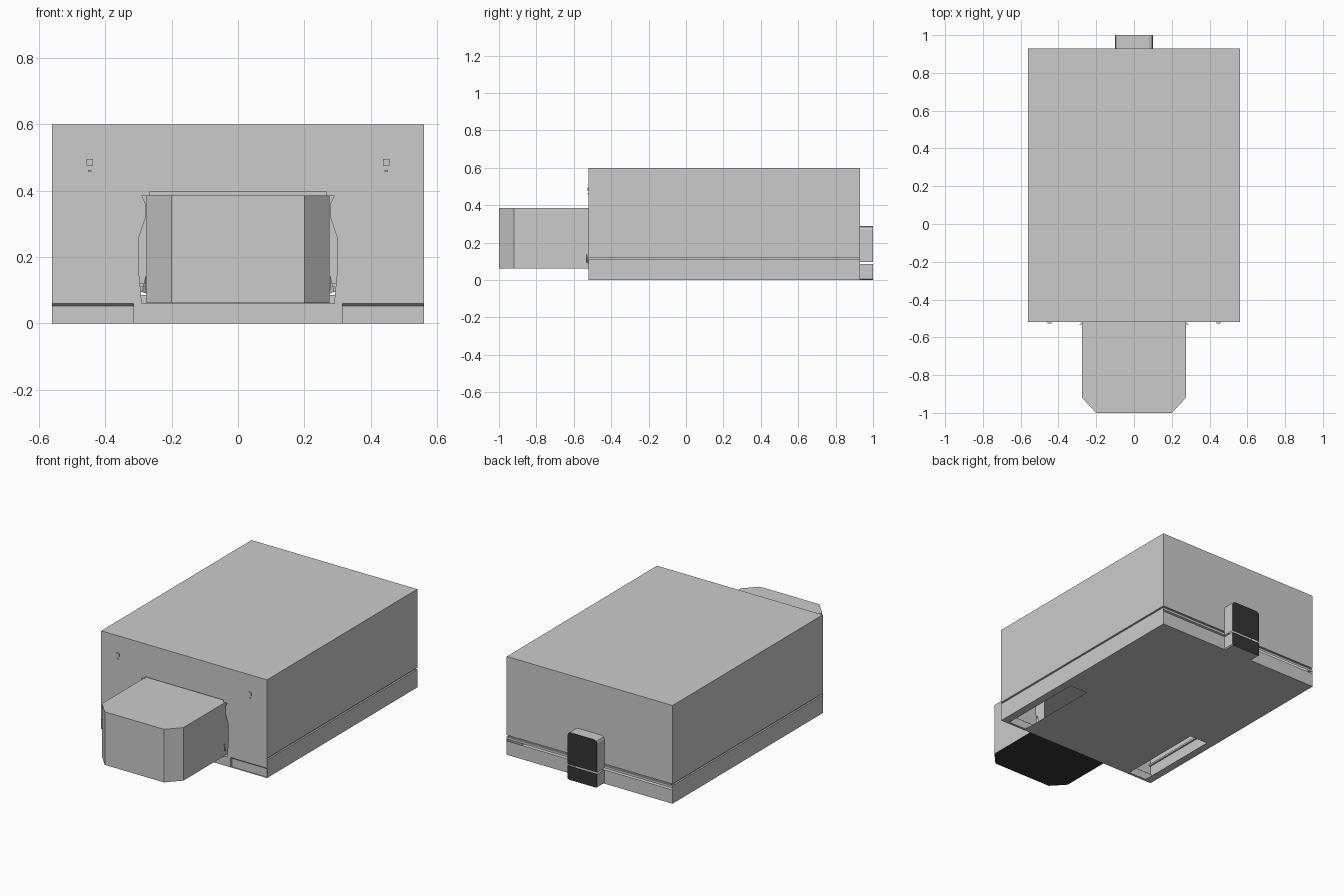
import bpy
from mathutils import Vector

if "Cube" in bpy.data.objects:
    bpy.data.objects.remove(bpy.data.objects["Cube"])

W, F, B, H = 0.56, -0.52, 0.93, 0.6       # half width, front y, back y, height
G0, G1, GI = 0.11, 0.12, 0.01             # groove bottom, top, depth

dark = bpy.data.materials.new("dark")
dark.diffuse_color = (0.035, 0.035, 0.035, 1)
dark.use_nodes = True
dark.node_tree.nodes["Principled BSDF"].inputs["Base Color"].default_value = dark.diffuse_color


def make(name, faces, centre, dark_faces=()):
    """Build an open shell from polygons, each turned away from centre."""
    verts, index, polys = [], {}, []
    for pts in faces:
        pts = [Vector(p) for p in pts]
        n = Vector()
        for a, b in zip(pts, pts[1:] + pts[:1]):
            n += a.cross(b)
        mid = sum(pts, Vector()) / len(pts)
        if n.dot(mid - Vector(centre)) < 0:
            pts.reverse()
        ids = []
        for p in pts:
            key = tuple(round(c, 5) for c in p)
            if key not in index:
                index[key] = len(verts)
                verts.append(p)
            ids.append(index[key])
        polys.append(ids)
    me = bpy.data.meshes.new(name)
    me.from_pydata(verts, [], polys)
    if dark_faces:
        me.materials.append(None)
        me.materials.append(dark)
        for i in dark_faces:
            me.polygons[i].material_index = 1
    ob = bpy.data.objects.new(name, me)
    bpy.context.collection.objects.link(ob)
    return ob


def rect_x(x, y0, y1, z0, z1):
    return [(x, y0, z0), (x, y1, z0), (x, y1, z1), (x, y0, z1)]


def rect_y(y, x0, x1, z0, z1):
    return [(x0, y, z0), (x1, y, z0), (x1, y, z1), (x0, y, z1)]


def rect_z(z, x0, x1, y0, y1):
    return [(x0, y0, z), (x1, y0, z), (x1, y1, z), (x0, y1, z)]


def sides(z0, z1, w=W):
    return [rect_x(s * w, F, B, z0, z1) for s in (-1, 1)]


def ledge(z):
    """Three-sided ledge closing the groove at height z."""
    i, b = W - GI, B - GI
    return [rect_z(z, -W, W, b, B)] + [rect_z(z, min(s * i, s * W), max(s * i, s * W), F, b)
                                       for s in (-1, 1)]


# upper housing, without its front wall
make("upper_housing", sides(G1, H) + [rect_y(B, -W, W, G1, H), rect_z(H, -W, W, F, B)]
     + ledge(G1), (0, 0.2, 0.35))

# recessed strip behind the side and back groove
make("groove_core", sides(G0, G1, W - GI) + [rect_y(B - GI, -W, W, G0, G1)], (0, 0.2, 0.115))

# lower tray with an open slit across the back and two long slots below
tray = sides(0, G0) + [rect_y(B, -W, W, 0, 0.085), rect_y(B, -W, W, 0.095, G0)] + ledge(G0)
xs, ys = [-W, -0.51, -0.39, 0.39, 0.51, W], [F, -0.505, 0.04, B]
for i in range(5):
    for j in range(3):
        if not (i in (1, 3) and j == 1):
            tray.append(rect_z(0, xs[i], xs[i + 1], ys[j], ys[j + 1]))
make("lower_tray", tray, (0, 0.2, 0.05))

# front wall with a ragged opening round the front block
hole = [(0.29, 0.06), (0.30, 0.17), (0.298, 0.26), (0.278, 0.32), (0.278, 0.36),
        (0.29, 0.385), (0.266, 0.386), (0.265, 0.398)]
outline = [(-W, 0.06), (-W, H), (W, H), (W, 0.06)] + hole + [(-x, z) for x, z in reversed(hole)]
front = [[(x, F, z) for x, z in outline], rect_y(F, -0.315, 0.315, 0, 0.06)]
# shallow foot panels at the lower corners, with a sloping upper edge
P = F + 0.01
for s in (-1, 1):
    a, b = s * 0.315, s * W
    front += [rect_y(P, a, b, 0, 0.052),
              [(a, F, 0.06), (b, F, 0.06), (b, P, 0.052), (a, P, 0.052)]]
make("front_wall", front, (0, 0.2, 0.3))
make("foot_panel_steps", [[(s * 0.315, F, 0), (s * 0.315, P, 0), (s * 0.315, P, 0.052),
                           (s * 0.315, F, 0.06)] for s in (-1, 1)], (0, F, 0.03))

# small torn shards beside the front block
make("torn_shards", [[(s * 0.276, -0.522, 0.09), (s * 0.29, -0.532, 0.095),
                      (s * 0.278, -0.532, 0.145)] for s in (-1, 1)], (0, 0, 0.1))

# chamfered front block with a dark underside, reaching a little into the housing
plan = [(-0.275, F + 0.05), (-0.275, -0.92), (-0.2, -1), (0.2, -1), (0.275, -0.92), (0.275, F + 0.05)]
block = [[(x, y, z) for x, y in plan] for z in (0.061, 0.385)]
block += [[(*p, 0.061), (*q, 0.061), (*q, 0.385), (*p, 0.385)] for p, q in zip(plan, plan[1:])]
make("front_block", block, (0, -0.75, 0.22), (0,))


def latch(name, profile):
    """Push an open profile out from the back wall and close it with a dark cap."""
    cap = [(x, 1, z) for x, z in profile]
    fs = [cap] + [[(p[0], B, p[1]), (q[0], B, q[1]), (q[0], 1, q[1]), (p[0], 1, p[1])]
                  for p, q in zip(profile, profile[1:])]
    make(name, fs, (0, 0.95, sum(z for _, z in profile) / len(profile)), (0,))


# back latch, split by the slit
latch("back_latch_upper", [(-0.1, 0.095), (-0.1, 0.27), (-0.094, 0.284), (-0.08, 0.29),
                           (0.08, 0.29), (0.094, 0.284), (0.1, 0.27), (0.1, 0.095)])
latch("back_latch_lower", [(-0.1, 0.085), (-0.1, 0.006), (-0.094, 0), (0.094, 0),
                           (0.1, 0.006), (0.1, 0.085)])

# little studs on the front wall
for s in (-1, 1):
    for nm, z, w, h in (("front_stud", 0.485, 0.02, 0.02), ("front_stud_pip", 0.46, 0.01, 0.005)):
        bpy.ops.mesh.primitive_cube_add(size=1, location=(s * 0.447, F - 0.002, z))
        ob = bpy.context.object
        ob.name = nm
        ob.scale = (w, 0.008, h)
